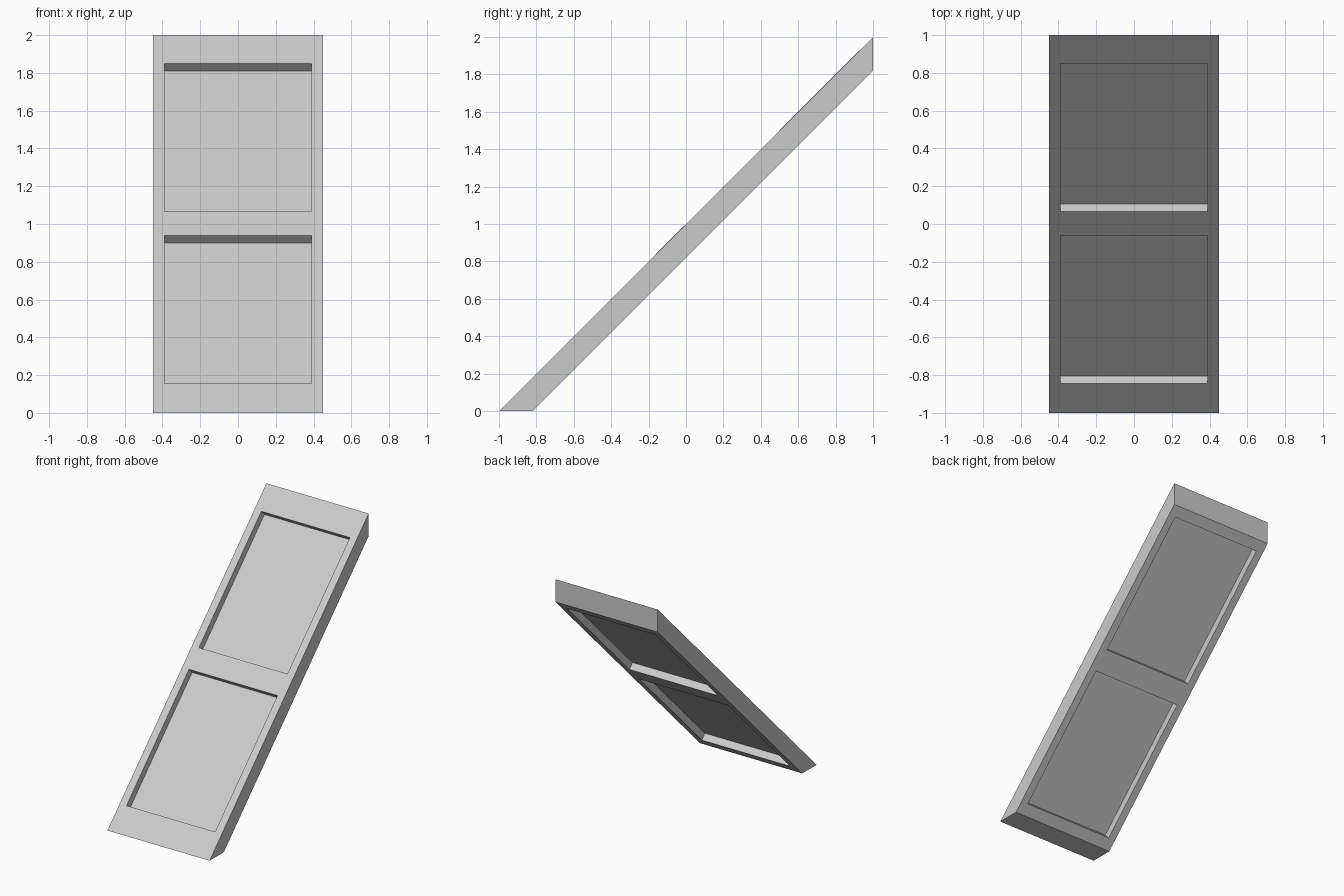
import bpy, bmesh, math
from mathutils import Matrix

if "Cube" in bpy.data.objects:
    bpy.data.objects.remove(bpy.data.objects["Cube"])

HALF_W = 0.45          # half width of the frame
PANE_W = 0.78          # opening width
PANE_L = 0.785 * math.sqrt(2)   # opening length along the slope


def new_object(name, bm):
    bmesh.ops.recalc_face_normals(bm, faces=bm.faces)
    mesh = bpy.data.meshes.new(name)
    bm.to_mesh(mesh)
    bm.free()
    ob = bpy.data.objects.new(name, mesh)
    bpy.context.collection.objects.link(ob)
    return ob


def sloped_box(name, y, z, thickness):
    """Box lying parallel to the 45 degree slope."""
    bm = bmesh.new()
    bmesh.ops.create_cube(bm, size=1, matrix=Matrix.Translation((0, y, z))
                          @ Matrix.Rotation(math.radians(45), 4, 'X')
                          @ Matrix.Diagonal((PANE_W, PANE_L, thickness, 1)))
    return new_object(name, bm)


# Leaning frame: side profile extruded across the width
bm = bmesh.new()
profile = [(-1, 0), (-0.82, 0), (1, 1.82), (1, 2)]
face = bm.faces.new([bm.verts.new((-HALF_W, y, z)) for y, z in profile])
ext = bmesh.ops.extrude_face_region(bm, geom=[face])
bmesh.ops.translate(bm, vec=(2 * HALF_W, 0, 0),
                    verts=[v for v in ext["geom"] if isinstance(v, bmesh.types.BMVert)])
frame = new_object("frame", bm)

# Two openings, each filled by a thin pane halfway through the frame
for label, y in (("lower", -0.4075), ("upper", 0.5025)):
    z = y + 0.91
    cutter = sloped_box(label + "_opening_cutter", y, z, 0.4)
    cutter.hide_render = True
    cutter.hide_set(True)
    cut = frame.modifiers.new(label + "_opening", 'BOOLEAN')
    cut.operation = 'DIFFERENCE'
    cut.solver = 'EXACT'
    cut.object = cutter
    sloped_box(label + "_pane", y, z, 0.014)

# Apply the cuts and remove the cutters
bpy.context.view_layer.objects.active = frame
for mod in list(frame.modifiers):
    cutter = mod.object
    bpy.ops.object.modifier_apply(modifier=mod.name)
    bpy.data.objects.remove(cutter)
